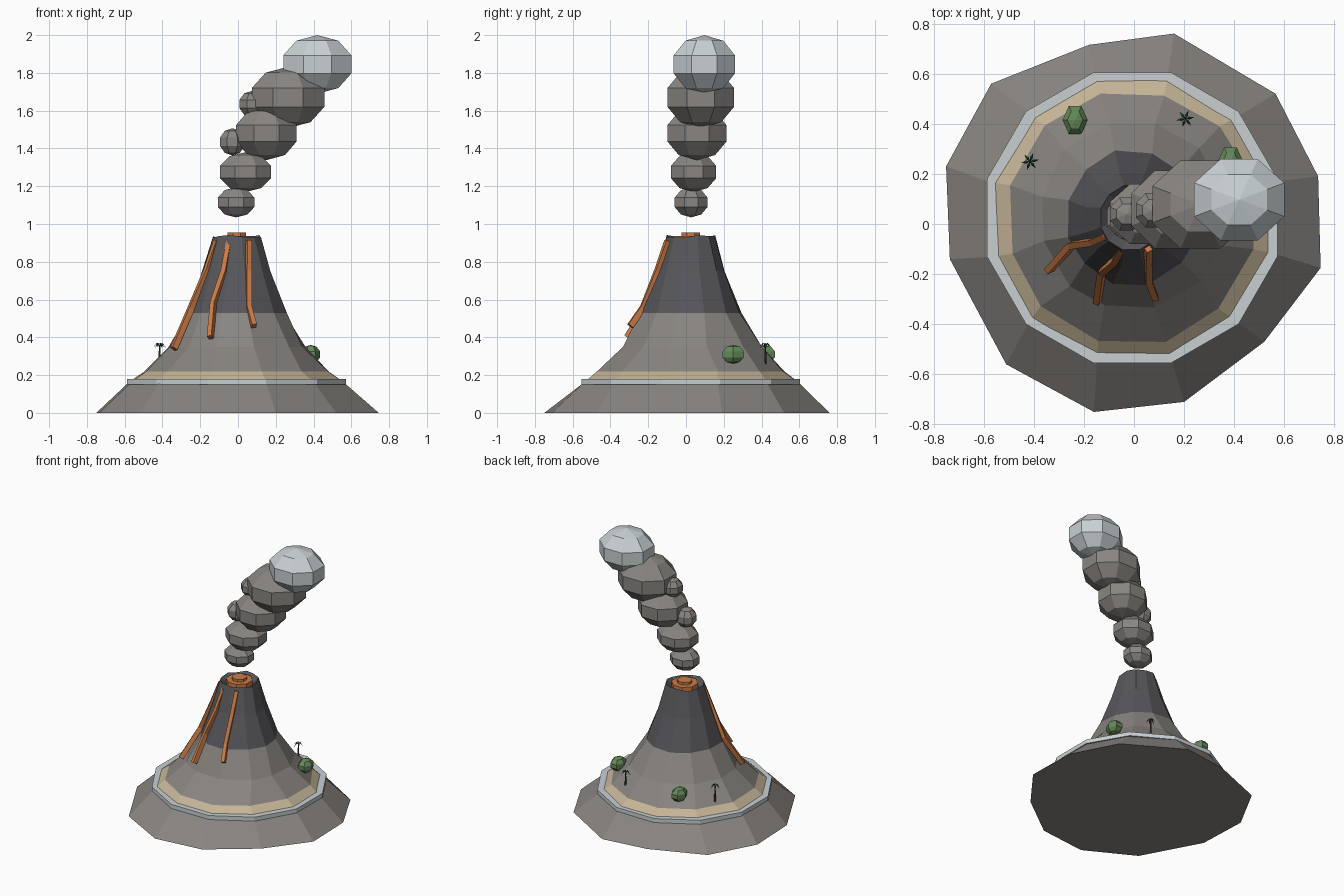
import bpy, bmesh, math, random
from mathutils import Vector, Matrix

if "Cube" in bpy.data.objects:
    bpy.data.objects.remove(bpy.data.objects["Cube"])

random.seed(4)
CX, CY = -0.007, 0.025          # axis of the cone


def material(name, r, g, b):
    m = bpy.data.materials.new(name)
    m.diffuse_color = (r, g, b, 1)
    m.use_nodes = True
    m.node_tree.nodes["Principled BSDF"].inputs["Base Color"].default_value = m.diffuse_color
    return m


ASH = material("ash grey", 0.25, 0.235, 0.22)
DARK = material("dark rock", 0.095, 0.095, 0.105)
SAND = material("sand", 0.56, 0.46, 0.31)
PALE = material("pale foam", 0.58, 0.63, 0.65)
LAVA = material("lava orange", 0.60, 0.20, 0.06)
BUSH = material("bush green", 0.13, 0.25, 0.10)
LEAF = material("palm green", 0.03, 0.09, 0.055)
BARK = material("bark", 0.07, 0.055, 0.045)


def finish(name, bm, mats):
    bmesh.ops.recalc_face_normals(bm, faces=bm.faces)
    me = bpy.data.meshes.new(name)
    bm.to_mesh(me)
    bm.free()
    for m in mats:
        me.materials.append(m)
    ob = bpy.data.objects.new(name, me)
    bpy.context.collection.objects.link(ob)
    return ob


def skin(bm, rings, loop=False):
    """Join successive vertex rings with quads."""
    n = len(rings[0])
    pairs = list(zip(rings, rings[1:])) + ([(rings[-1], rings[0])] if loop else [])
    for a, b in pairs:
        for i in range(n):
            j = (i + 1) % n
            bm.faces.new((a[i], a[j], b[j], b[i]))


def circle(bm, r, z, n=12, jitter=0.0, zj=0.0):
    out = []
    for i in range(n):
        a = 2 * math.pi * (i + 0.5) / n + random.uniform(-jitter, jitter)
        q = r * (1 + random.uniform(-jitter, jitter) * 0.7)
        out.append(bm.verts.new((CX + q * math.cos(a), CY + q * math.sin(a),
                                 z + random.uniform(-zj, zj))))
    return out


# Mountain: irregular footprint, then jittered rings up to the crater
FOOT = [(.735, .19), (.565, .52), (.16, .76), (-.18, .715), (-.57, .56), (-.75, .23),
        (-.735, -.14), (-.51, -.56), (-.16, -.75), (.20, -.71), (.52, -.47), (.745, -.175)]
bm = bmesh.new()
rings = [[bm.verts.new((x, y, 0)) for x, y in FOOT]]
for r, z, j in ((.58, .165, .02), (.505, .22, .03), (.375, .35, .05), (.268, .53, .05),
                (.182, .75, .05)):
    rings.append(circle(bm, r, z, jitter=j))
rings.append(circle(bm, .13, .935, jitter=.05, zj=.01))
rings.append(circle(bm, .095, .90))
skin(bm, rings)
bm.faces.new(rings[0])
bm.faces.new(rings[-1])
for f in bm.faces:
    z = f.calc_center_median().z
    f.material_index = 2 if .18 < z < .21 else (1 if z > .53 else 0)
finish("mountain", bm, [ASH, DARK, SAND])

# Foam band around the shore
bm = bmesh.new()
skin(bm, [circle(bm, r, z) for r, z in ((.60, .15), (.60, .18), (.52, .18), (.52, .15))], loop=True)
finish("foam_ring", bm, [PALE])


# Lava in the crater
def disc(name, r, z0, z1, n=8):
    bm = bmesh.new()
    a, b = circle(bm, r, z0, n), circle(bm, r, z1, n)
    skin(bm, [a, b])
    bm.faces.new(a)
    bm.faces.new(b)
    finish(name, bm, [LAVA])


disc("lava_pool", .092, .89, .937)
disc("lava_core", .052, .92, .955)

# Lava streams running down the front
STREAMS = [
    [(-.11, -.045, .91), (-.165, -.07, .75), (-.25, -.085, .55), (-.34, -.185, .34)],
    [(-.045, -.09, .91), (-.075, -.145, .75), (-.13, -.195, .58), (-.147, -.31, .40)],
    [(.055, -.095, .91), (.055, -.15, .75), (.057, -.225, .56), (.085, -.295, .46)],
]
for k, pts in enumerate(STREAMS):
    bm = bmesh.new()
    P = [Vector(p) for p in pts]
    sections = []
    for i, p in enumerate(P):
        t = (P[min(i + 1, 3)] - P[max(i - 1, 0)]).normalized()
        out = Vector((p.x - CX, p.y - CY, 0))
        out = (out - t * out.dot(t)).normalized()
        side = t.cross(out)
        sections.append([bm.verts.new(p + side * .013 * s + out * .016 * o)
                         for s, o in ((-1, -1), (1, -1), (1, 1), (-1, 1))])
    skin(bm, sections)
    bm.faces.new(sections[0])
    bm.faces.new(sections[-1])
    finish(f"lava_stream_{k + 1}", bm, [LAVA])


# Faceted balls for smoke and bushes
def ball(name, c, half, mat, seg=8, rings=5, turn=22.5):
    bm = bmesh.new()
    bmesh.ops.create_uvsphere(bm, u_segments=seg, v_segments=rings, radius=1)
    bmesh.ops.rotate(bm, verts=bm.verts, matrix=Matrix.Rotation(math.radians(turn), 3, 'Z'))
    # fit the facets exactly to the wanted half sizes
    ext = [max(abs(v.co[i]) for v in bm.verts) for i in range(3)]
    for v in bm.verts:
        v.co = Vector([c[i] + v.co[i] * half[i] / ext[i] for i in range(3)])
    finish(name, bm, [mat])


PUFFS = [((-.01, .027, 1.115), (.097, .087, .08), ASH),
         ((.04, .04, 1.275), (.135, .12, .105), ASH),
         ((.15, .058, 1.48), (.16, .156, .142), ASH),
         ((.265, .078, 1.67), (.192, .176, .162), ASH),
         ((.42, .097, 1.845), (.18, .162, .155), PALE),
         ((-.03, .04, 1.435), (.065, .065, .072), ASH),
         ((.075, .055, 1.635), (.068, .068, .07), ASH)]
for k, (c, half, mat) in enumerate(PUFFS):
    ball(f"smoke_puff_{k + 1}", c, half, mat)

# Bushes on the back slope
for k, c in enumerate(((.385, .25, .31), (-.235, .415, .31))):
    ball(f"bush_{k + 1}", c, (.05, .056, .05), BUSH, seg=6, turn=30)

# Palms: thin trunk and six drooping fronds
for k, (x, y) in enumerate(((-.415, .25), (.205, .42))):
    top = Vector((x, y, .362))
    bm = bmesh.new()
    bmesh.ops.create_cone(bm, cap_ends=True, segments=5, radius1=.007, radius2=.004, depth=.12,
                          matrix=Matrix.Translation((x, y, .30)))
    finish(f"palm_trunk_{k + 1}", bm, [BARK])
    bm = bmesh.new()
    for i in range(6):
        a = math.radians(60 * i + 10)
        d, s = Vector((math.cos(a), math.sin(a), 0)), Vector((-math.sin(a), math.cos(a), 0))
        up = Vector((0, 0, 1))
        mid = top + d * .015 + up * .004
        v = [bm.verts.new(p) for p in (top, mid + s * .006, top + d * .036 - up * .018,
                                       mid - s * .006, mid + up * .004)]
        for q in ((0, 1, 4), (1, 2, 4), (2, 3, 4), (3, 0, 4), (0, 3, 2, 1)):
            bm.faces.new([v[n] for n in q])
    finish(f"palm_fronds_{k + 1}", bm, [LEAF])
